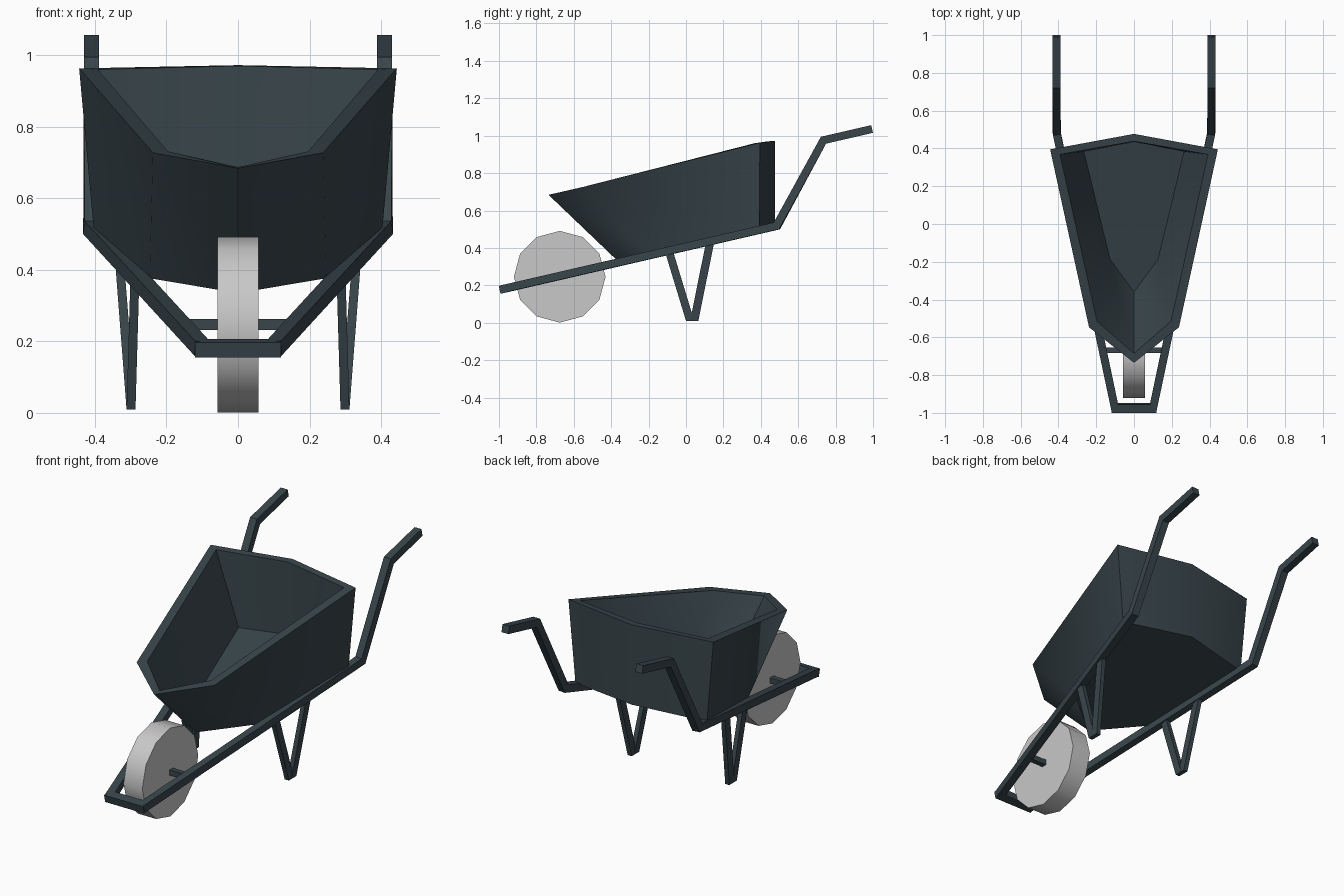
import bpy, bmesh, math
from mathutils import Vector

if "Cube" in bpy.data.objects:
    bpy.data.objects.remove(bpy.data.objects["Cube"])


def material(name, rgb):
    m = bpy.data.materials.new(name)
    m.diffuse_color = (*rgb, 1)
    m.use_nodes = True
    m.node_tree.nodes["Principled BSDF"].inputs["Base Color"].default_value = m.diffuse_color
    return m


STEEL = material("dark slate paint", (0.04, 0.06, 0.07))
GREY = material("light grey rubber", (0.58, 0.58, 0.58))


def loft(name, rings, mat):
    """Closed solid skinned through a list of point rings."""
    bm = bmesh.new()
    rows = [[bm.verts.new(p) for p in ring] for ring in rings]
    n = len(rows[0])
    for a, b in zip(rows, rows[1:]):
        for i in range(n):
            bm.faces.new((a[i], a[(i + 1) % n], b[(i + 1) % n], b[i]))
    bm.faces.new(rows[0])
    bm.faces.new(rows[-1])
    bmesh.ops.recalc_face_normals(bm, faces=bm.faces)
    mesh = bpy.data.meshes.new(name)
    bm.to_mesh(mesh)
    bm.free()
    mesh.materials.append(mat)
    ob = bpy.data.objects.new(name, mesh)
    bpy.context.collection.objects.link(ob)
    return ob


def rect(c, u, v):
    return [c + u + v, c - u + v, c - u - v, c + u - v]


def bar(name, pts, width, height, up=(0, 0, 1)):
    """Rectangular bar along a path with mitred bends."""
    pts = [Vector(p) for p in pts]
    dirs = [(b - a).normalized() for a, b in zip(pts, pts[1:])]
    rings = []
    for i, p in enumerate(pts):
        d0, d1 = dirs[max(i - 1, 0)], dirs[min(i, len(dirs) - 1)]
        t = (d0 + d1).normalized()
        side = t.cross(Vector(up)).normalized()
        v = side.cross(t) * (height / 2 / t.dot(d0))
        rings.append(rect(p, side * width / 2, v))
    return loft(name, rings, STEEL)


def smooth(ob, angle):
    bpy.ops.object.select_all(action='DESELECT')
    ob.select_set(True)
    bpy.context.view_layer.objects.active = ob
    bpy.ops.object.shade_smooth_by_angle(angle=math.radians(angle))


# Tub: outer floor, outer rim, inner rim, inner floor
def tub_ring(half):
    pts = [Vector(p) for p in half]
    return pts + [Vector((-p.x, p.y, p.z)) for p in pts[2:0:-1]]


def floor_ring(back, corner, front_corner, front, z0):
    return tub_ring([(x, y, z0 + 0.23 * y) for x, y in
                     ((0, back), corner, front_corner, (0, front))])


tub = loft("tub", [
    floor_ring(0.477, (0.403, 0.392), (0.247, -0.19), -0.37, 0.42),
    tub_ring([(0, 0.477, 0.972), (0.444, 0.395, 0.963),
              (0.238, -0.547, 0.727), (0, -0.735, 0.684)]),
    tub_ring([(0, 0.438, 0.970), (0.392, 0.368, 0.960),
              (0.196, -0.515, 0.731), (0, -0.685, 0.687)]),
    floor_ring(0.435, (0.265, 0.383), (0.127, -0.187), -0.36, 0.469),
], STEEL)
smooth(tub, 50)

# Side rails with handles, and V-shaped legs
for s, label in ((1, "right"), (-1, "left")):
    bar(label + "_rail_handle", [(s * 0.1, -0.98, 0.18), (s * 0.41, 0.486, 0.518),
                                 (s * 0.41, 0.735, 0.976), (s * 0.41, 0.995, 1.036)],
        0.042, 0.042)
    for part, top, foot_y in (("front", (s * 0.288, -0.092, 0.385), 0.022),
                              ("rear", (s * 0.332, 0.13, 0.436), 0.044)):
        u, v = Vector((0.0125, 0, 0)), Vector((0, 0.022, 0))
        loft(label + "_leg_" + part,
             [rect(Vector((s * 0.299, foot_y, 0.01)), u, v), rect(Vector(top), u, v)], STEEL)

# Front cross bar and axle
bar("front_bar", [(-0.12, -0.974, 0.181), (0.12, -0.974, 0.181)], 0.046, 0.043,
    up=(0, -0.225, 0.974))
bar("axle", [(-0.166, -0.668, 0.247), (0.166, -0.668, 0.247)], 0.03, 0.03)

# Wheel
bpy.ops.mesh.primitive_cylinder_add(vertices=12, radius=0.245, depth=0.115,
                                    location=(0, -0.675, 0.246),
                                    rotation=(0, math.pi / 2, 0))
wheel = bpy.context.object
wheel.name = "wheel"
wheel.data.materials.append(GREY)
smooth(wheel, 40)
